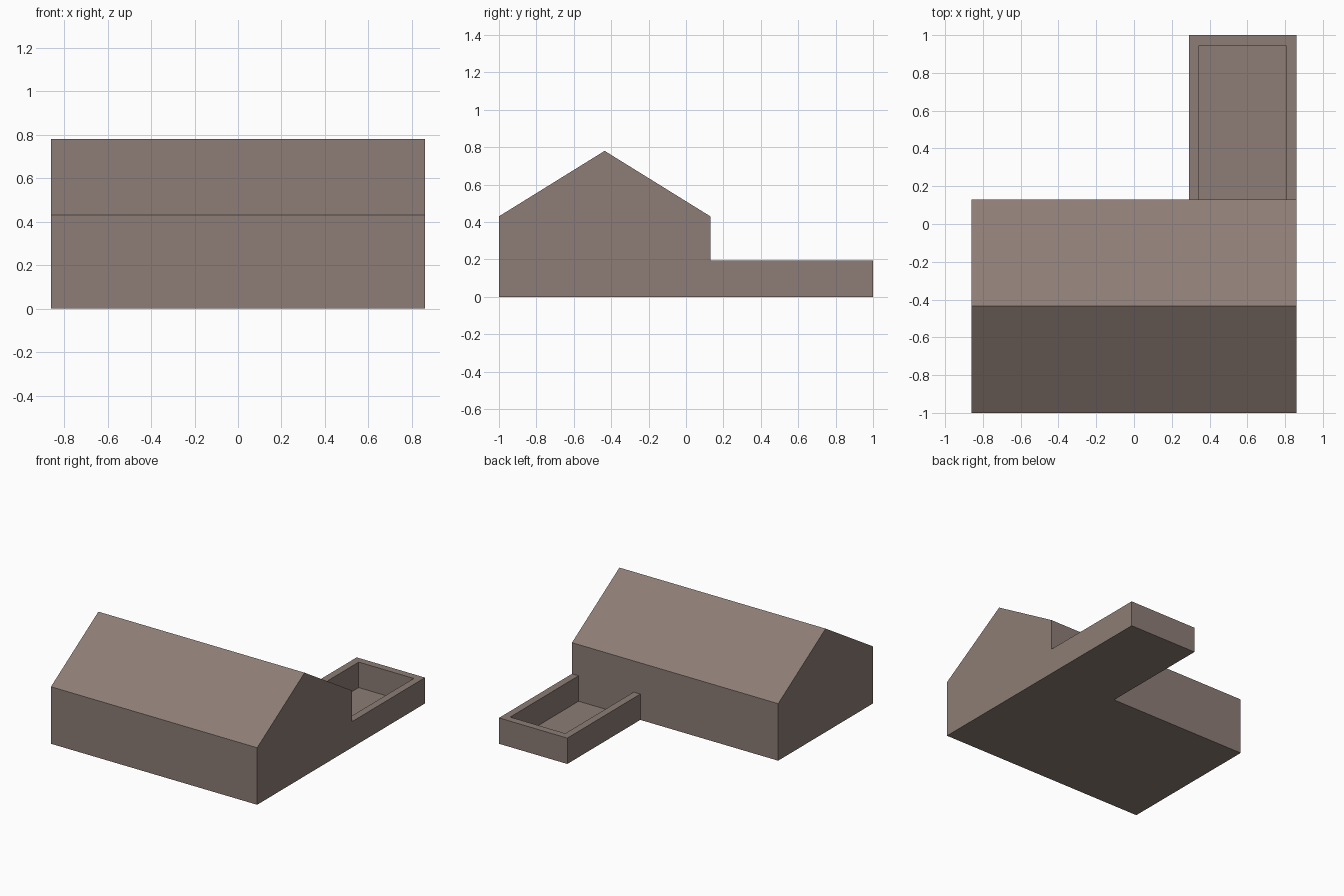
import bpy
import bmesh

if "Cube" in bpy.data.objects:
    bpy.data.objects.remove(bpy.data.objects["Cube"])

# One flat colour for the whole model
mat = bpy.data.materials.new("warm_grey_brown")
mat.diffuse_color = (0.266, 0.204, 0.178, 1.0)
mat.use_nodes = True
mat.node_tree.nodes["Principled BSDF"].inputs["Base Color"].default_value = mat.diffuse_color


def prism(name, outline, axis, depth):
    """Extrude a closed outline of 3D points along axis ('x' or 'z')."""
    bm = bmesh.new()
    face = bm.faces.new([bm.verts.new(p) for p in outline])
    moved = bmesh.ops.extrude_face_region(bm, geom=[face])["geom"]
    step = (depth, 0, 0) if axis == "x" else (0, 0, depth)
    bmesh.ops.translate(bm, vec=step,
                        verts=[g for g in moved if isinstance(g, bmesh.types.BMVert)])
    bmesh.ops.recalc_face_normals(bm, faces=bm.faces)
    mesh = bpy.data.meshes.new(name)
    bm.to_mesh(mesh)
    bm.free()
    mesh.materials.append(mat)
    obj = bpy.data.objects.new(name, mesh)
    bpy.context.collection.objects.link(obj)
    return obj


HALF_W = 0.86                            # half width of the house
FRONT, BACK, RIDGE_Y = -1.0, 0.13, -0.435
EAVES, RIDGE = 0.43, 0.78
X0, X1, Y1, WALL_H = 0.29, HALF_W, 1.0, 0.195   # rear yard
T = 0.055                                # yard wall thickness
FLOOR = 0.003

# Gabled main house
gable = [(FRONT, 0), (BACK, 0), (BACK, EAVES), (RIDGE_Y, RIDGE), (FRONT, EAVES)]
prism("gabled_house", [(-HALF_W, y, z) for y, z in gable], "x", 2 * HALF_W)

# U-shaped low wall around the rear yard
u_shape = [(X0, BACK), (X0, Y1), (X1, Y1), (X1, BACK),
           (X1 - T, BACK), (X1 - T, Y1 - T), (X0 + T, Y1 - T), (X0 + T, BACK)]
prism("yard_wall", [(x, y, 0) for x, y in u_shape], "z", WALL_H)

# Thin yard floor inside the wall
floor = [(X0 + T, BACK), (X1 - T, BACK), (X1 - T, Y1 - T), (X0 + T, Y1 - T)]
prism("yard_floor", [(x, y, 0) for x, y in floor], "z", FLOOR)
